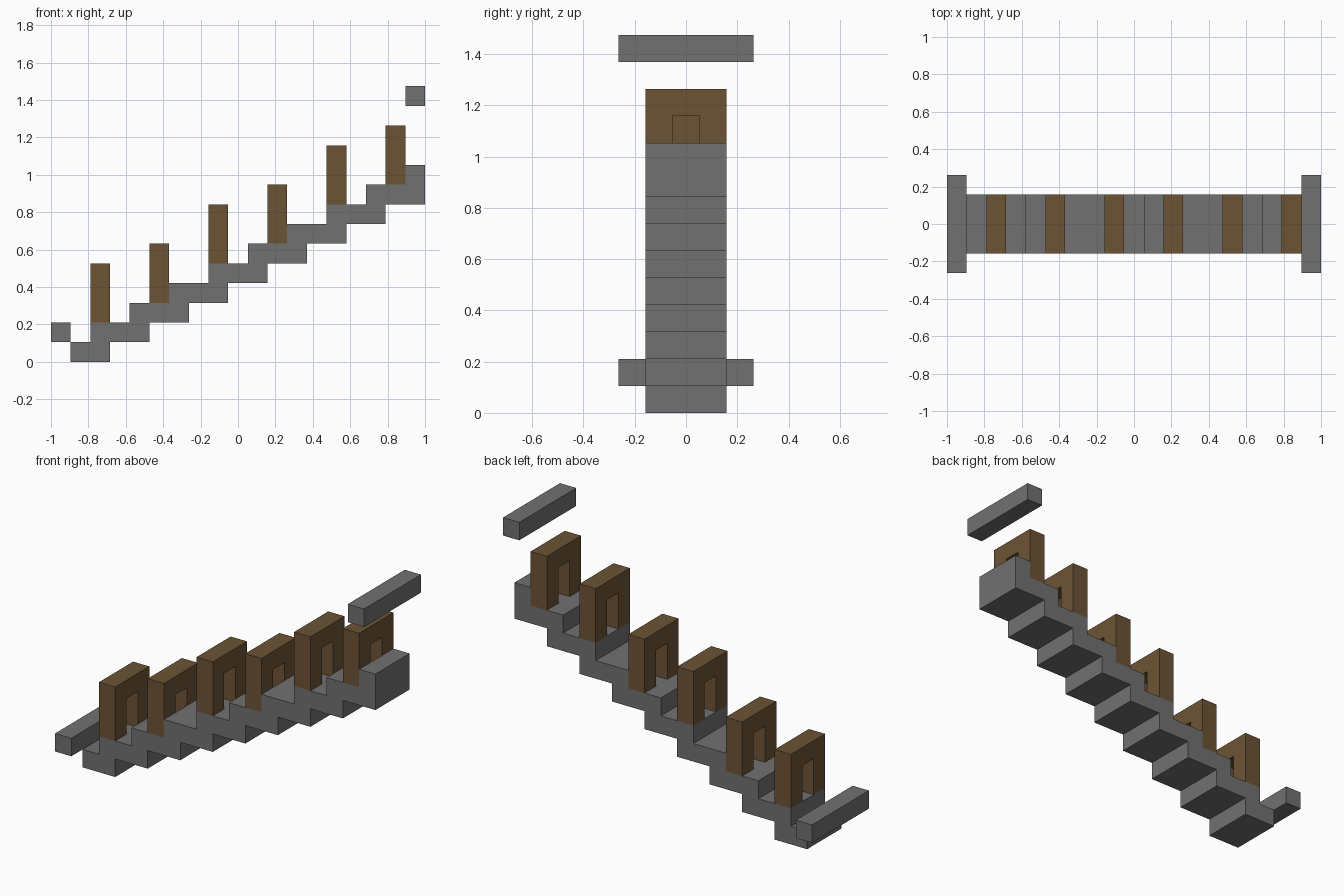
import bpy
import bmesh
from mathutils import Vector

if "Cube" in bpy.data.objects:
    bpy.data.objects.remove(bpy.data.objects["Cube"], do_unlink=True)

U = 2 / 19  # one building block


def make_material(name, colour):
    mat = bpy.data.materials.new(name)
    mat.use_nodes = True
    mat.diffuse_color = colour
    mat.node_tree.nodes["Principled BSDF"].inputs["Base Color"].default_value = colour
    return mat


stone = make_material("grey stone", (0.165, 0.165, 0.165, 1))
wood = make_material("brown wood", (0.150, 0.088, 0.035, 1))


def extrude_profile(name, outline, direction, mat):
    """Extrude a closed outline (in blocks) along a direction vector."""
    bm = bmesh.new()
    face = bm.faces.new([bm.verts.new(Vector(p) * U) for p in outline])
    new = bmesh.ops.extrude_face_region(bm, geom=[face])["geom"]
    bmesh.ops.translate(bm, vec=Vector(direction) * U,
                        verts=[v for v in new if isinstance(v, bmesh.types.BMVert)])
    bmesh.ops.recalc_face_normals(bm, faces=bm.faces)
    mesh = bpy.data.meshes.new(name)
    bm.to_mesh(mesh)
    bm.free()
    mesh.materials.append(mat)
    obj = bpy.data.objects.new(name, mesh)
    bpy.context.collection.objects.link(obj)
    return obj


# Staircase: stepped top edge, then stepped underside back down
upper = [(-8.5, 0), (-8.5, 1)]
for i in range(8):
    x = -7.5 + 2 * i
    upper += [(x, i + 1), (x, i + 2)]
upper += [(8.5, 9), (8.5, 10), (9.5, 10)]
lower = [(9.5, 8)]
for i in reversed(range(8)):
    x = -6.5 + 2 * i
    lower += [(x, i + 1), (x, i)]
extrude_profile("staircase", [(x, -1.5, z) for x, z in upper + lower], (0, 3, 0), stone)

# Wooden arches standing along the stairs
arch = [(-1.5, 0), (-1.5, 3), (1.5, 3), (1.5, 0),
        (0.5, 0), (0.5, 2), (-0.5, 2), (-0.5, 0)]
for i, base in enumerate((2, 3, 5, 6, 8, 9)):
    x = -7.5 + 3 * i
    extrude_profile(f"arch_{i + 1}", [(x, y, base + z) for y, z in arch], (1, 0, 0), wood)

# Stone cross bars at the two ends
for name, x, z in (("lower_cross_bar", -9.5, 1), ("upper_cross_bar", 8.5, 13)):
    square = [(x, -2.5, z), (x + 1, -2.5, z), (x + 1, -2.5, z + 1), (x, -2.5, z + 1)]
    extrude_profile(name, square, (0, 5, 0), stone)
